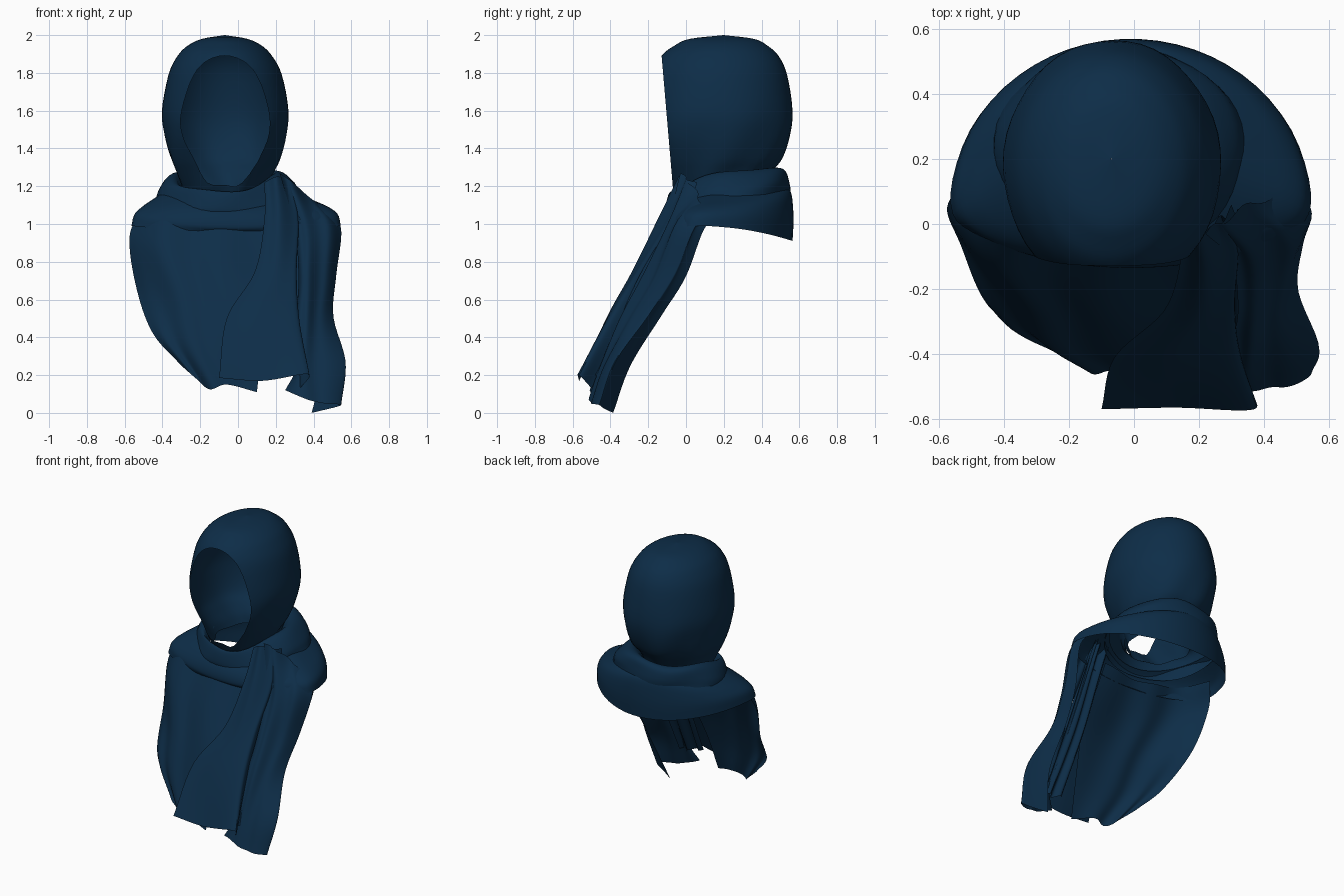
import bpy, bmesh, math
from mathutils import Vector

cloth = bpy.data.materials.new("navy cloth")
cloth.diffuse_color = (0.004, 0.026, 0.064, 1)


def spline(pts, t):
    """Catmull-Rom point on a list of vectors, t in 0..1"""
    n = len(pts)
    s = t * (n - 1)
    i = min(int(s), n - 2)
    f = s - i
    def g(k):
        if k < 0:
            return 2 * pts[0] - pts[1]
        if k >= n:
            return 2 * pts[-1] - pts[-2]
        return pts[k]
    a, b, c, d = g(i - 1), g(i), g(i + 1), g(i + 2)
    return 0.5 * (2 * b + (c - a) * f + (2 * a - 5 * b + 4 * c - d) * f * f
                  + (3 * b - a - 3 * c + d) * f ** 3)


def grid_mesh(name, rows, closed=False, cut=None):
    bm = bmesh.new()
    vs = [[bm.verts.new(p) for p in r] for r in rows]
    n = len(rows[0])
    for r in range(len(rows) - 1):
        for c in range(n if closed else n - 1):
            d = (c + 1) % n
            bm.faces.new((vs[r][c], vs[r + 1][c], vs[r + 1][d], vs[r][d]))
    if cut:
        bmesh.ops.bisect_plane(bm, geom=bm.verts[:] + bm.edges[:] + bm.faces[:],
                               plane_co=cut[0], plane_no=cut[1], clear_outer=True)
    bmesh.ops.remove_doubles(bm, verts=bm.verts[:], dist=0.0005)
    me = bpy.data.meshes.new(name)
    bm.to_mesh(me)
    bm.free()
    ob = bpy.data.objects.new(name, me)
    bpy.context.collection.objects.link(ob)
    me.materials.append(cloth)
    bpy.context.view_layer.objects.active = ob
    ob.select_set(True)
    bpy.ops.object.shade_smooth_by_angle(angle=math.radians(40))
    ob.select_set(False)
    return ob


def sheet(name, rows, nu=28, nv=24, fold=None):
    """Hanging cloth through a grid of control points, with optional folds in y"""
    rows = [[Vector(p) for p in r] for r in rows]
    out = []
    for j in range(nv + 1):
        v = j / nv
        line = []
        for i in range(nu + 1):
            u = i / nu
            p = spline([spline(r, u) for r in rows], v)
            if fold:
                p.y += fold(u, v)
            line.append(p)
        out.append(line)
    return grid_mesh(name, out)


def rings(name, table, wobble, n=48, m=30, cut=None):
    """Rings of (cx, rx, y_front, y_back, z_front, z_back) lofted smoothly"""
    keys = [Vector(t) for t in table]
    out = []
    for j in range(m + 1):
        v = j / m
        cx, rx, yf, yb, zf, zb = spline(keys, v)
        line = []
        for i in range(n):
            a = 2 * math.pi * i / n
            k = wobble(a, v)
            s = math.sin(a)
            line.append(Vector((cx + rx * math.cos(a) * k[0],
                                (yf + yb) / 2 + (yb - yf) / 2 * s * k[0],
                                (zf + zb) / 2 + (zb - zf) / 2 * s + k[1])))
        out.append(line)
    return grid_mesh(name, out, True, cut)


# Hood: dome narrowing to the neck, sliced at the face
hood = [(-.07, .001, .199, .201, 2.0, 2.0), (-.07, .12, .02, .36, 1.98, 1.98),
        (-.07, .195, -.06, .43, 1.945, 1.945), (-.07, .25, -.13, .49, 1.89, 1.89),
        (-.068, .30, -.18, .535, 1.79, 1.79), (-.067, .335, -.21, .565, 1.6, 1.6),
        (-.067, .322, -.20, .555, 1.47, 1.47), (-.07, .29, -.15, .51, 1.35, 1.35),
        (-.07, .255, -.11, .45, 1.27, 1.28), (-.07, .22, -.065, .41, 1.18, 1.22),
        (-.07, .20, -.03, .39, 1.12, 1.16)]


def hood_folds(a, v):
    f = max(0, (v - .45) / .55)
    return 1 + .045 * f * math.sin(7 * a + 11 * v), 0


rings("hood", hood, hood_folds, m=40, cut=((0, -.07, 1.2), (0, -.7, -.06)))


# Neck wrap: roll of cloth sagging in front
def wrap_folds(a, v):
    c = math.cos(a)
    return (1 + .015 * math.sin(5 * a + 6 * v),
            .015 * c + .035 * c * c + .008 * math.sin(4 * a + 3))


rings("neck_wrap", [(-.07, .225, -.05, .43, 1.13, 1.22), (-.07, .27, -.075, .49, 1.17, 1.28),
                    (-.065, .32, -.09, .535, 1.15, 1.27), (-.05, .37, -.105, .55, 1.08, 1.21),
                    (-.045, .385, -.105, .55, 1.04, 1.15)],
      wrap_folds, m=16)

# Shoulder cape: full ring over shoulders and back, short in front
cape = []
for cx, rx, cy, yb, yf, zs, zb, zf in [(-.05, .35, .20, .54, -.08, 1.165, 1.19, 1.09),
                                       (-.03, .43, .15, .555, -.11, 1.125, 1.17, 1.06),
                                       (-.015, .495, .11, .565, -.13, 1.09, 1.12, 1.02),
                                       (-.01, .54, .08, .57, -.135, 1.05, 1.02, .98),
                                       (-.01, .555, .06, .565, -.12, .99, .91, .96)]:
    row = []
    for i in range(21):
        a = math.radians(-45 + 18 * i)
        s = math.sin(a)
        y = cy + s * ((yb - cy) if s > 0 else (cy - yf))
        z = zs + ((zb if s > 0 else zf) - zs) * s ** 2
        row.append((cx + rx * math.cos(a), y, z))
    cape.append(row)
sheet("shoulder_cape", cape, 60, 14)

# Wide front drape from the left shoulder
sheet("front_drape", [
    [(-.52, .13, 1.07), (-.44, -.01, 1.06), (-.25, -.08, 1.03), (-.05, -.09, 1.02), (.17, -.08, 1.04)],
    [(-.575, .05, .92), (-.48, -.09, .89), (-.30, -.17, .85), (-.10, -.22, .80), (.18, -.20, .80)],
    [(-.535, -.06, .65), (-.42, -.20, .62), (-.27, -.28, .60), (-.10, -.33, .57), (.17, -.32, .60)],
    [(-.45, -.25, .42), (-.36, -.33, .39), (-.25, -.37, .36), (-.10, -.41, .35), (.13, -.42, .36)],
    [(-.30, -.35, .25), (-.22, -.40, .18), (-.15, -.44, .125), (-.06, -.46, .15), (.10, -.50, .11)]],
    32, 28, lambda u, v: .016 * math.sin(u * 15 - v * 4) * math.sin(math.pi * u))

# Flat tail hanging in front, its right edge folded back
sheet("front_tail", [
    [(.14, -.03, 1.22), (.20, -.03, 1.25), (.26, .0, 1.24), (.30, .05, 1.22)],
    [(.14, -.13, 1.03), (.22, -.14, 1.03), (.31, -.09, 1.03), (.32, -.02, 1.03)],
    [(.09, -.27, .75), (.20, -.28, .75), (.30, -.26, .75), (.31, -.18, .75)],
    [(-.06, -.41, .50), (.12, -.42, .50), (.31, -.41, .50), (.31, -.32, .50)],
    [(-.10, -.57, .185), (.13, -.565, .17), (.37, -.57, .205), (.33, -.50, .13)]],
    24, 24, lambda u, v: .01 * math.sin(u * 14) * (1 - v))

# Pleats tucked behind the tail
sheet("inner_pleats", [
    [(.18, -.01, 1.18), (.25, .0, 1.2), (.32, .04, 1.18)],
    [(.19, -.11, .95), (.27, -.09, .95), (.35, -.05, .95)],
    [(.18, -.29, .6), (.26, -.27, .6), (.35, -.24, .6)],
    [(.20, -.48, .22), (.29, -.48, .2), (.36, -.45, .2)]],
    24, 18, lambda u, v: .02 * math.sin(u * 13))

# Long side tail from the right shoulder, folded round its outer edge
sheet("side_tail", [
    [(.22, -.03, 1.27), (.29, .02, 1.22), (.38, .07, 1.14), (.48, .11, 1.07), (.47, .15, 1.05)],
    [(.30, -.11, .98), (.37, -.09, .99), (.47, -.05, 1.0), (.545, .03, .97), (.52, .08, .96)],
    [(.32, -.25, .72), (.38, -.22, .72), (.46, -.16, .72), (.52, -.07, .73), (.48, -.01, .72)],
    [(.31, -.35, .50), (.37, -.34, .50), (.44, -.29, .50), (.505, -.21, .51), (.45, -.14, .51)],
    [(.31, -.46, .25), (.36, -.45, .24), (.46, -.43, .25), (.57, -.38, .27), (.45, -.30, .25)],
    [(.25, -.51, .12), (.37, -.51, .07), (.46, -.50, .05), (.545, -.46, .04), (.39, -.39, .0)]],
    34, 28, lambda u, v: .012 * math.sin(u * 20) * (1 - .6 * v))
